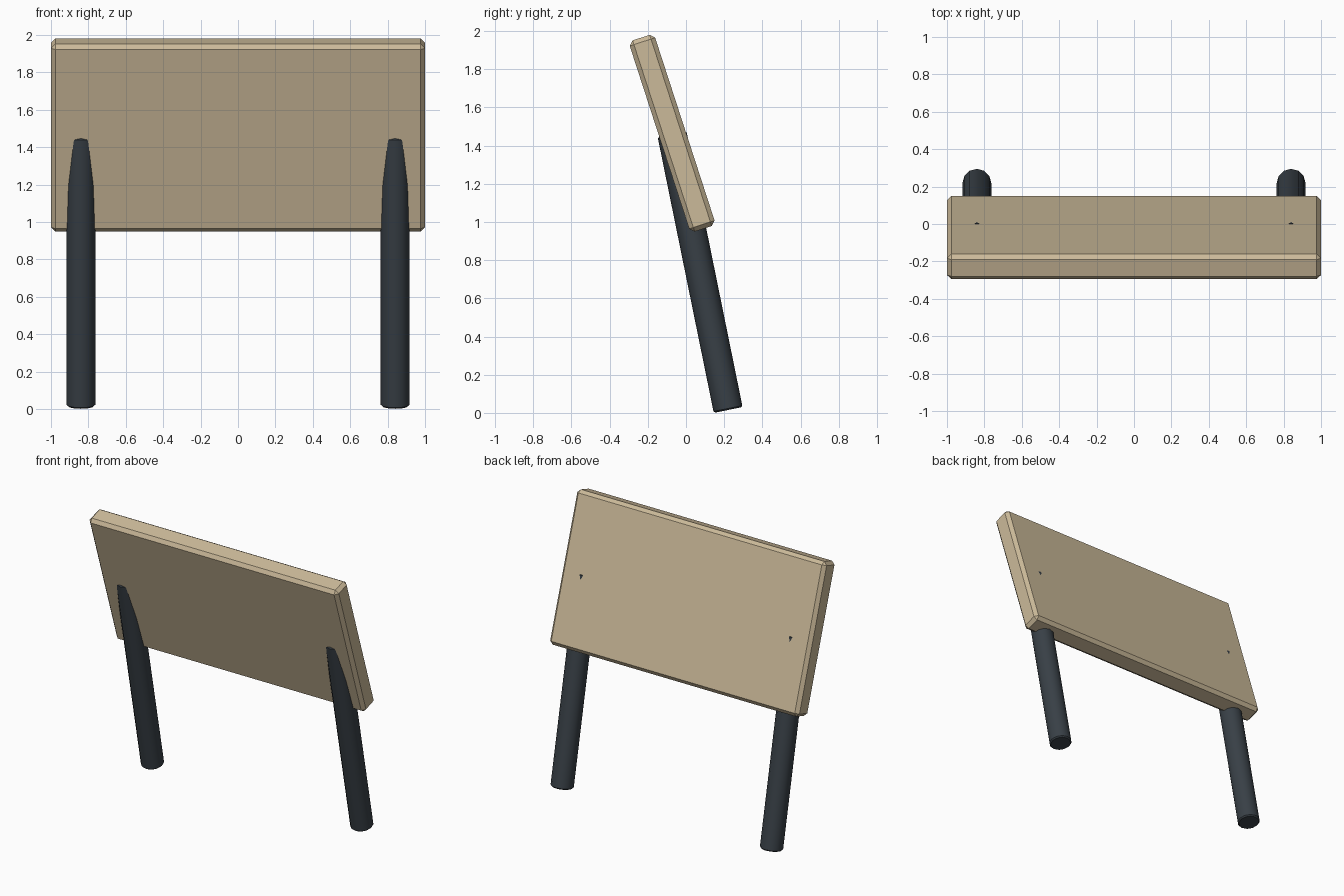
import bpy
import math
from mathutils import Matrix, Vector

if "Cube" in bpy.data.objects:
    bpy.data.objects.remove(bpy.data.objects["Cube"])


def flat_material(name, rgb):
    mat = bpy.data.materials.new(name)
    mat.diffuse_color = (*rgb, 1.0)
    mat.use_nodes = True
    mat.node_tree.nodes["Principled BSDF"].inputs["Base Color"].default_value = mat.diffuse_color
    return mat


wood = flat_material("pale_wood", (0.60, 0.49, 0.32))
metal = flat_material("dark_metal", (0.040, 0.051, 0.062))


def finish(obj, name, mat, bevel, angle):
    """Name, colour, chamfer and shade a part."""
    obj.name = name
    obj.data.materials.append(mat)
    mod = obj.modifiers.new("chamfer", 'BEVEL')
    mod.width = bevel
    mod.segments = 1
    mod.limit_method = 'ANGLE'
    mod.angle_limit = math.radians(45)
    bpy.ops.object.modifier_apply(modifier=mod.name)
    bpy.ops.object.shade_smooth_by_angle(angle=math.radians(angle))


# Leaning board with chamfered edges
bpy.ops.mesh.primitive_cube_add(size=1)
board = bpy.context.object
board.data.transform(Matrix.Diagonal((2.0, 0.14, 1.053, 1.0)))
finish(board, "board", wood, 0.023, 30)
board.rotation_euler.x = math.radians(18)
board.location = (0, -0.0725, 1.465)

# Two round legs, leaning less than the board and sunk into it
LEAN = math.radians(11.5)
RADIUS, LENGTH = 0.077, 1.475
for side, label in ((-1, "left"), (1, "right")):
    bpy.ops.mesh.primitive_cylinder_add(vertices=12, radius=RADIUS, depth=LENGTH)
    leg = bpy.context.object
    leg.data.transform(Matrix.Translation((0, 0, LENGTH / 2)))
    finish(leg, label + "_leg", metal, 0.008, 40)
    leg.rotation_euler.x = LEAN
    leg.location = Vector((side * 0.84, 0.221, RADIUS * math.sin(LEAN)))
